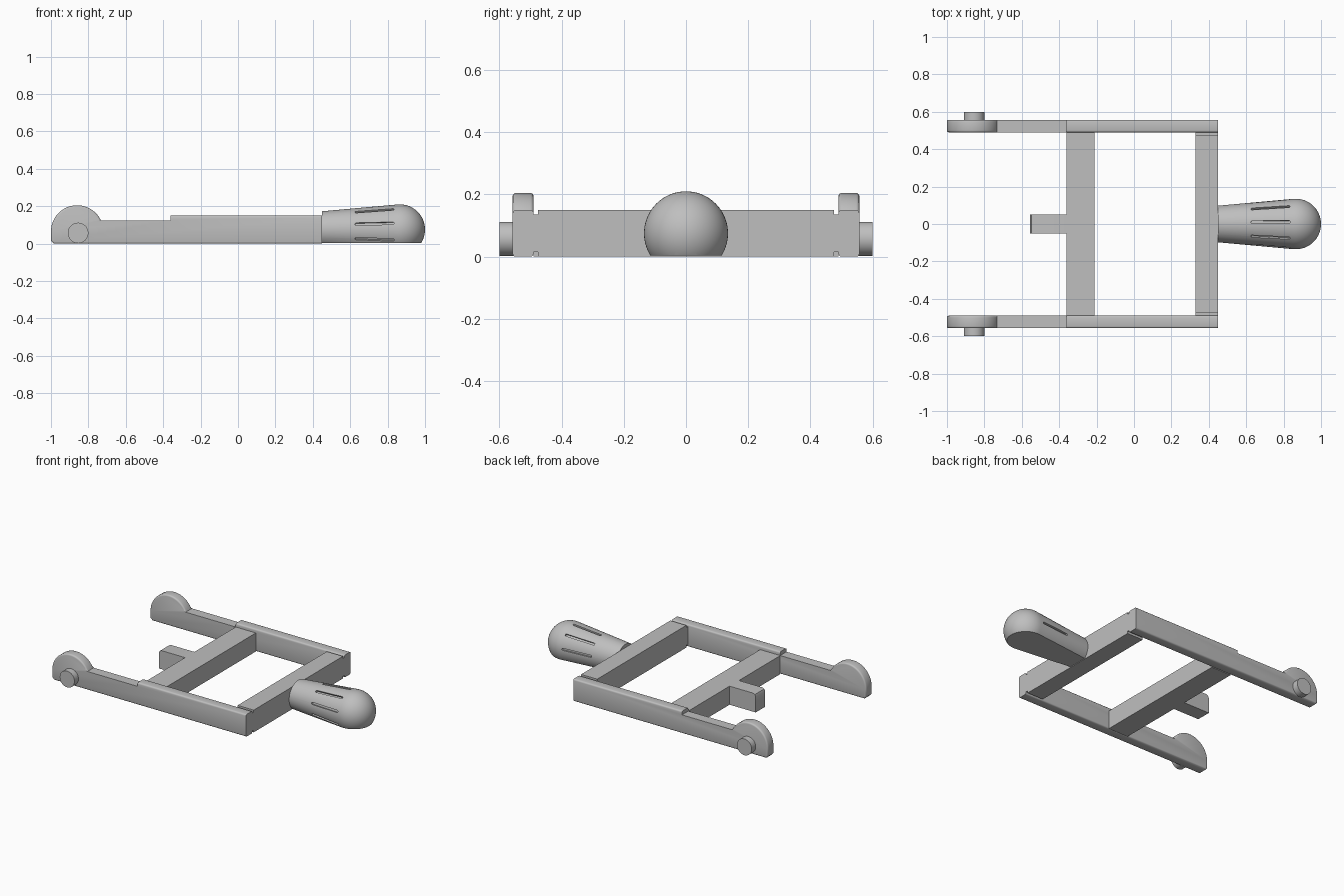
import bpy, bmesh, math
from mathutils import Matrix, Vector

cube = bpy.data.objects.get("Cube")
if cube:
    bpy.data.objects.remove(cube, do_unlink=True)

grey = bpy.data.materials.new("plain grey")
grey.use_nodes = True
grey.diffuse_color = (0.52, 0.52, 0.52, 1)
grey.node_tree.nodes["Principled BSDF"].inputs["Base Color"].default_value = (0.52, 0.52, 0.52, 1)


def finish(bm, name, smooth=True):
    bmesh.ops.recalc_face_normals(bm, faces=bm.faces)
    mesh = bpy.data.meshes.new(name)
    bm.to_mesh(mesh)
    bm.free()
    mesh.materials.append(grey)
    ob = bpy.data.objects.new(name, mesh)
    bpy.context.collection.objects.link(ob)
    if smooth:
        activate(ob)
        bpy.ops.object.shade_smooth_by_angle(angle=math.radians(35))
    return ob


def activate(ob):
    bpy.ops.object.select_all(action='DESELECT')
    ob.select_set(True)
    bpy.context.view_layer.objects.active = ob


def extrude(points, axis_vec):
    """Prism from a closed list of 3D points."""
    bm = bmesh.new()
    face = bm.faces.new([bm.verts.new(p) for p in points])
    res = bmesh.ops.extrude_face_region(bm, geom=[face], use_keep_orig=True)
    new = [g for g in res["geom"] if isinstance(g, bmesh.types.BMVert)]
    bmesh.ops.translate(bm, verts=new, vec=axis_vec)
    return bm


INNER, OUTER = 0.49, 0.557
HEIGHT, LOW, END = 0.15, 0.125, 0.45
STEP = -0.36
HUB_X, HUB_Z, HUB_R = -0.86, 0.065, 0.14

# Side rails with a stepped arm and a rounded hub
start = math.asin((LOW - HUB_Z) / HUB_R)
arc = [(HUB_X + HUB_R * math.cos(a), HUB_Z + HUB_R * math.sin(a))
       for a in (start + (math.pi - start) * i / 32 for i in range(33))]
profile = [(END, 0), (END, HEIGHT), (STEP, HEIGHT), (STEP, LOW)] + arc
profile += [(-1, 0.015), (-0.985, 0)]

for name, side in (("left_side", 1), ("right_side", -1)):
    tag = "back" if side > 0 else "front"
    bm = extrude([(x, side * INNER, z) for x, z in profile],
                 (0, side * (OUTER - INNER), 0))
    edges = []
    for e in bm.edges:
        a, b = (v.co for v in e.verts)
        mid = (a + b) / 2
        on_side = abs(a.y - b.y) < 1e-5
        flat_arm = abs(a.z - LOW) < 1e-4 and abs(b.z - LOW) < 1e-4
        end_cap = mid.x > END - 1e-4
        riser = abs(mid.x - STEP) < 1e-4
        if on_side and not (flat_arm or end_cap or riser):
            edges.append(e)
    bmesh.ops.bevel(bm, geom=edges, offset=0.01, segments=3,
                    profile=0.5, affect='EDGES')
    finish(bm, tag + "_rail")

    # Outward pivot peg
    bm = bmesh.new()
    bmesh.ops.create_cone(bm, cap_ends=True, segments=40, radius1=0.055,
                          radius2=0.055, depth=0.06,
                          matrix=Matrix.Translation((-0.855, side * 0.57, 0.057))
                          @ Matrix.Rotation(math.pi / 2, 4, 'X'))
    finish(bm, tag + "_pivot_peg")

# Handle crossbar with a small groove beside each rail, top and bottom
G0, G1, GD = 0.475, INNER, 0.015
half = [(G0, HEIGHT), (G0, HEIGHT - GD), (G1, HEIGHT - GD),
        (G1, GD), (G0, GD), (G0, 0)]
section = half + [(-y, z) for y, z in reversed(half)]
finish(extrude([(0.33, y, z) for y, z in section], (END - 0.33, 0, 0)),
       "handle_crossbar", False)

# Middle crossbar
section = [(-0.36, 0), (-0.21, 0), (-0.21, LOW), (-0.36, LOW)]
finish(extrude([(x, -INNER, z) for x, z in section], (0, 2 * INNER, 0)),
       "middle_crossbar", False)

# Tab with a softened end
section = [(-0.36, 0), (-0.36, LOW), (-0.535, LOW), (-0.549, LOW - 0.006),
           (-0.555, LOW - 0.02), (-0.555, 0)]
finish(extrude([(x, -0.05, z) for x, z in section], (0, 0.1, 0)), "latch_tab")

# Grip: tapered body with a ball end, flattened underneath
AXIS_Z, BALL_X, BALL_R, ROOT_R = 0.075, 0.865, 0.135, 0.098
lean = math.asin((BALL_R - ROOT_R) / (BALL_X - END))
outline = [(END, 0), (END, ROOT_R)]
for i in range(17):
    a = math.pi / 2 + lean - (math.pi / 2 + lean) * i / 16
    outline.append((BALL_X + BALL_R * math.cos(a), BALL_R * math.sin(a)))
bm = bmesh.new()
verts = [bm.verts.new((x, 0, r)) for x, r in outline]
edges = [bm.edges.new(p) for p in zip(verts, verts[1:])]
bmesh.ops.spin(bm, geom=verts + edges, axis=(1, 0, 0), cent=(0, 0, 0),
               angle=math.tau, steps=72)
bmesh.ops.remove_doubles(bm, verts=bm.verts, dist=1e-4)
bmesh.ops.translate(bm, verts=bm.verts, vec=(0, 0, AXIS_Z))
cut = bmesh.ops.bisect_plane(bm, geom=bm.verts[:] + bm.edges[:] + bm.faces[:],
                             plane_co=(0, 0, 0.004), plane_no=(0, 0, -1),
                             clear_outer=True)
rim = [g for g in cut["geom_cut"] if isinstance(g, bmesh.types.BMEdge)]
bmesh.ops.holes_fill(bm, edges=rim, sides=0)
grip = finish(bm, "grip", False)

# Finger slots cut around the grip, following its taper
bm = bmesh.new()
for k in range(9):
    angle = math.radians(85 + 40 * k)
    if AXIS_Z + 0.12 * math.sin(angle) < 0.01:
        continue
    place = (Matrix.Translation((0, 0, AXIS_Z))
             @ Matrix.Rotation(angle, 4, 'X')
             @ Matrix.Translation((0.73, 0.123, 0))
             @ Matrix.Rotation(lean, 4, 'Z')
             @ Matrix.Diagonal((0.21, 0.026, 0.014, 1)))
    box = bmesh.ops.create_cube(bm, size=1, matrix=place)
    ends = [e for e in {e for v in box["verts"] for e in v.link_edges}
            if abs((e.verts[0].co - e.verts[1].co).length - 0.026) < 1e-3]
    bmesh.ops.bevel(bm, geom=ends, offset=0.006, segments=3,
                    profile=0.5, affect='EDGES')
cutter = finish(bm, "slot_cutter", False)
cutter.hide_render = True
activate(grip)
mod = grip.modifiers.new("slots", 'BOOLEAN')
mod.operation, mod.solver, mod.object = 'DIFFERENCE', 'EXACT', cutter
bpy.ops.object.modifier_apply(modifier=mod.name)
bpy.data.objects.remove(cutter, do_unlink=True)
activate(grip)
bpy.ops.object.shade_smooth_by_angle(angle=math.radians(35))
